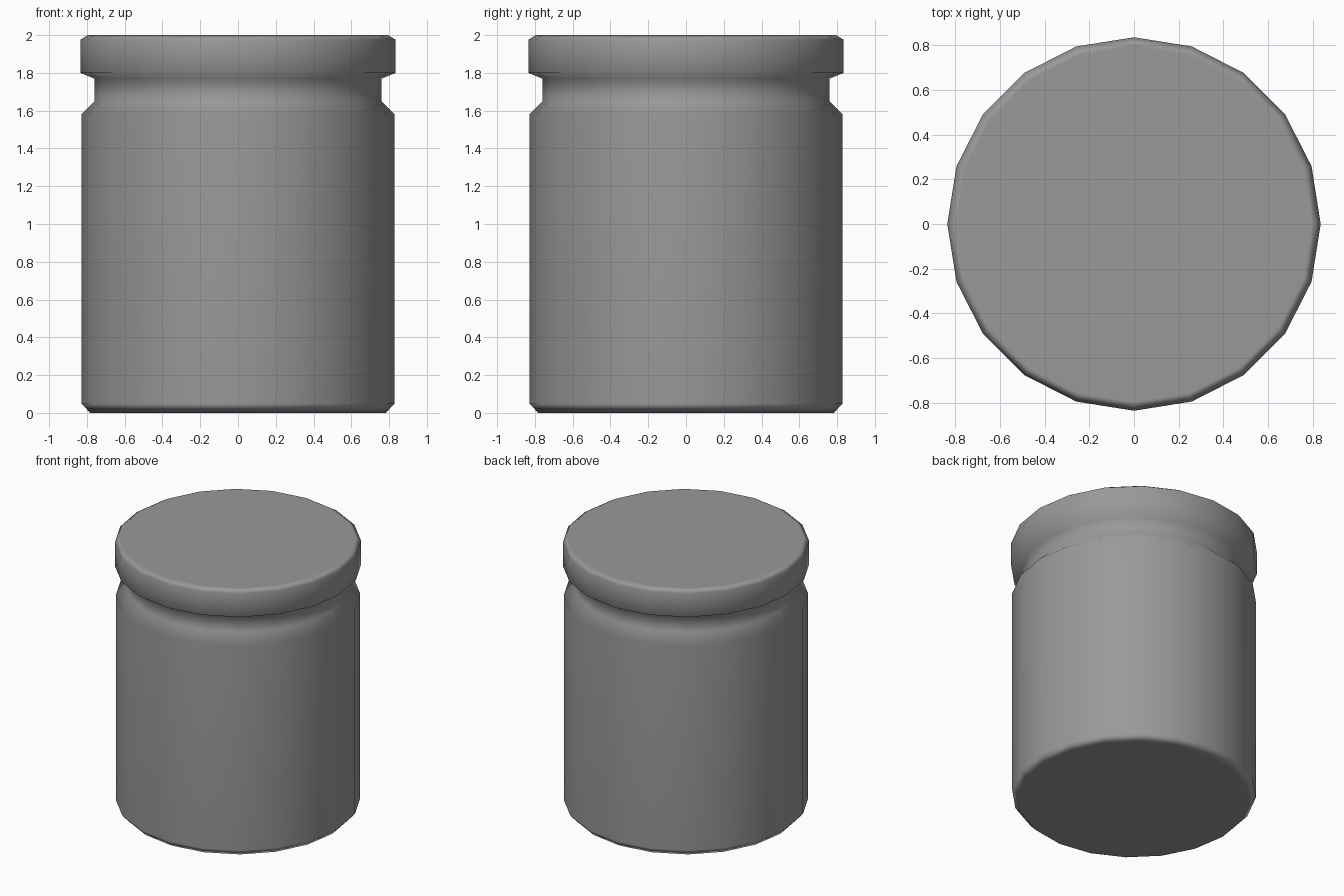
import bpy, math

if "Cube" in bpy.data.objects:
    bpy.data.objects.remove(bpy.data.objects["Cube"])

SIDES = 20

# Half profile (radius, height): base chamfer, body, shoulder, neck, lid
PROFILE = [
    (0.783, 0.0), (0.829, 0.05),
    (0.829, 1.58), (0.76, 1.65),
    (0.76, 1.77), (0.835, 1.80),
    (0.835, 1.975), (0.795, 2.0),
]


def lathe(name, profile, sides):
    verts = [(r * math.cos(math.tau * i / sides), r * math.sin(math.tau * i / sides), z)
             for r, z in profile for i in range(sides)]
    faces = []
    for k in range(len(profile) - 1):
        a, b = k * sides, (k + 1) * sides
        for i in range(sides):
            j = (i + 1) % sides
            faces.append((a + i, a + j, b + j, b + i))
    top = (len(profile) - 1) * sides
    faces.append(tuple(reversed(range(sides))))
    faces.append(tuple(range(top, top + sides)))
    mesh = bpy.data.meshes.new(name)
    mesh.from_pydata(verts, [], faces)
    for p in mesh.polygons:
        p.use_smooth = True
    obj = bpy.data.objects.new(name, mesh)
    bpy.context.collection.objects.link(obj)
    # Large faces dominate the shading, so the caps and wall stay clean
    mod = obj.modifiers.new("clean_shading", 'WEIGHTED_NORMAL')
    mod.mode = 'FACE_AREA'
    mod.weight = 50
    return obj


# Dark grey finish
grey = bpy.data.materials.new("dark_grey")
grey.diffuse_color = (0.32, 0.32, 0.32, 1)
grey.use_nodes = True
grey.node_tree.nodes["Principled BSDF"].inputs["Base Color"].default_value = grey.diffuse_color

# Closed jar with its lid, neck groove and body as one turned shape
jar = lathe("lidded_jar", PROFILE, SIDES)
jar.data.materials.append(grey)
